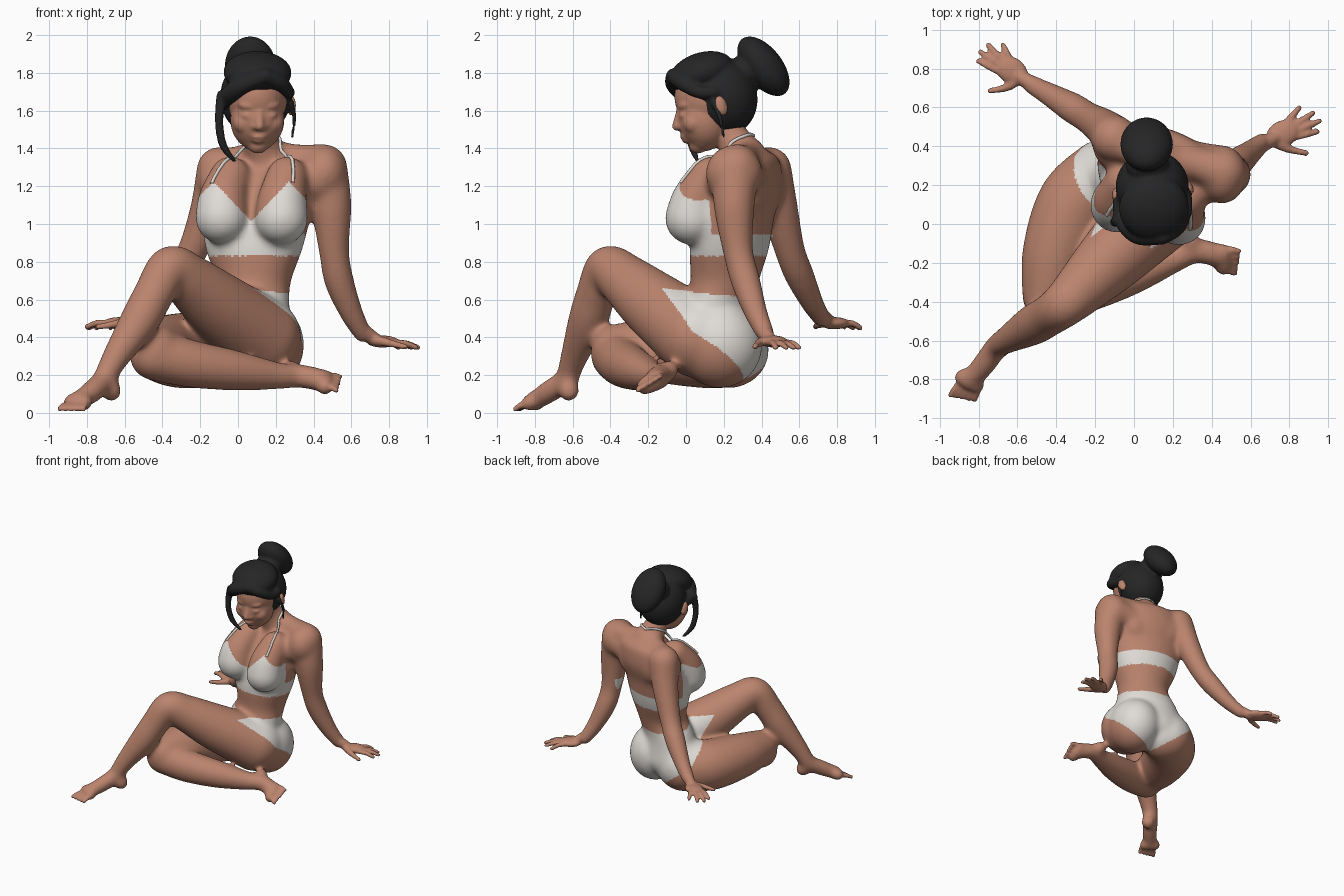
import bpy, bmesh, math
from mathutils import Matrix, Vector


def material(name, rgb):
    m = bpy.data.materials.new(name)
    m.diffuse_color = (*rgb, 1)
    return m


SKIN = material("skin", (0.50, 0.232, 0.155))
CLOTH = material("white cloth", (0.74, 0.71, 0.67))
HAIR = material("black hair", (0.019, 0.019, 0.020))


def unit_ball(level):
    bm = bmesh.new()
    bmesh.ops.create_icosphere(bm, subdivisions=level, radius=1)
    data = [v.co.copy() for v in bm.verts], [[v.index for v in f.verts] for f in bm.faces]
    bm.free()
    return data


FINE, COARSE = unit_ball(4), unit_ball(3)


class Clay:
    """Collects overlapping ellipsoids, then fuses them into one smooth skin."""

    def __init__(self):
        self.v, self.f, self.base = [], [], Matrix()

    def add(self, verts, faces):
        n = len(self.v)
        self.v += verts
        self.f += [[i + n for i in f] for f in faces]

    def blob(self, pos, r, yaw=0.0, pitch=0.0):
        r = (r, r, r) if isinstance(r, (int, float)) else r
        m = (self.base @ Matrix.Translation(pos) @ Matrix.Rotation(math.radians(yaw), 4, 'Z')
             @ Matrix.Rotation(math.radians(pitch), 4, 'X') @ Matrix.Diagonal((*r, 1)))
        verts, faces = FINE if max(r) > 0.06 else COARSE
        self.add([m @ c for c in verts], faces)

    def chain(self, pts, steps=8):
        """Points are (x,y,z,r) or (x,y,z,rx,ry,rz,yaw)."""
        for p in spline(pts, steps):
            if len(p) == 4:
                self.blob(p[:3], p[3])
            else:
                self.blob(p[:3], p[3:6], p[6])

    def fan(self, a0, a1, b0, b1, r, n, bend=0.01):
        """n digits from knuckle line a0-a1 to tip line b0-b1."""
        for i in range(n):
            t = i / (n - 1)
            a, b = Vector(a0).lerp(Vector(a1), t), Vector(b0).lerp(Vector(b1), t)
            mid = (a + b) / 2 + Vector((0, 0, bend))
            self.chain([(*a, r), (*mid, r), (*b, r * 0.85)], 5)

    def build(self, name, voxel, smooth, mats):
        me = bpy.data.meshes.new(name + "_clay")
        me.from_pydata(self.v, [], self.f)
        tmp = bpy.data.objects.new(name + "_clay", me)
        bpy.context.collection.objects.link(tmp)
        mod = tmp.modifiers.new("fuse", 'REMESH')
        mod.mode, mod.voxel_size = 'VOXEL', voxel
        mod = tmp.modifiers.new("relax", 'SMOOTH')
        mod.factor, mod.iterations = 0.5, smooth
        return bake(tmp, name, mats)


def bake(tmp, name, mats):
    dg = bpy.context.evaluated_depsgraph_get()
    me = bpy.data.meshes.new_from_object(tmp.evaluated_get(dg))
    bpy.data.objects.remove(tmp)
    me.materials.clear()
    for m in mats:
        me.materials.append(m)
    for p in me.polygons:
        p.use_smooth, p.material_index = True, 0
    ob = bpy.data.objects.new(name, me)
    bpy.context.collection.objects.link(ob)
    return ob


def spline(pts, steps):
    out, n = [], len(pts)
    for i in range(n - 1):
        a, b, c, d = pts[max(i - 1, 0)], pts[i], pts[i + 1], pts[min(i + 2, n - 1)]
        for k in range(steps):
            t = k / steps
            out.append(tuple(0.5 * (2 * q + (r - p) * t + (2 * p - 5 * q + 4 * r - s) * t * t
                                    + (3 * q - p - 3 * r + s) * t ** 3)
                             for p, q, r, s in zip(a, b, c, d)))
    return out + [tuple(pts[-1])]


# core: trunk and limbs, strongly relaxed so the parts blend
core = Clay()
core.chain([(0.0, 0.20, 0.37, 0.28, 0.20, 0.16, -28), (0.03, 0.19, 0.55, 0.255, 0.18, 0.1, -26),
            (0.08, 0.205, 0.70, 0.205, 0.178, 0.1, -22), (0.085, 0.23, 0.88, 0.265, 0.205, 0.1, -18),
            (0.10, 0.265, 1.06, 0.30, 0.195, 0.1, -18), (0.13, 0.32, 1.20, 0.305, 0.175, 0.1, -18),
            (0.16, 0.355, 1.31, 0.27, 0.13, 0.09, -18)])
for pts in ([(-0.04, 0.21, 1.25, 0.11), (-0.08, 0.125, 1.13, 0.13), (-0.085, 0.095, 1.035, 0.142)],
            [(0.26, 0.13, 1.25, 0.11), (0.235, 0.055, 1.13, 0.13), (0.23, 0.03, 1.03, 0.142)]):
    core.chain(pts, 5)
core.blob((0.15, 0.18, 0.36), (0.20, 0.225, 0.23))
core.blob((-0.12, 0.235, 0.35), (0.21, 0.19, 0.22))
core.blob((0.02, 0.455, 1.20), (0.09, 0.06, 0.13), -18)
core.blob((0.29, 0.375, 1.20), (0.09, 0.06, 0.13), -18)
# chest and back fill towards the arms
core.chain([(0.29, 0.21, 1.22, 0.11), (0.42, 0.225, 1.23, 0.115)], 4)
core.chain([(0.30, 0.33, 1.24, 0.10), (0.42, 0.30, 1.26, 0.11)], 4)
core.chain([(0.0, 0.32, 1.22, 0.11), (-0.10, 0.39, 1.22, 0.11)], 4)
# neck and shoulder slopes
core.chain([(0.10, 0.19, 1.54, 0.092), (0.12, 0.26, 1.43, 0.094), (0.15, 0.31, 1.35, 0.12)])
core.chain([(0.14, 0.32, 1.37, 0.085), (0.30, 0.31, 1.34, 0.085), (0.45, 0.27, 1.315, 0.11)])
core.chain([(0.14, 0.32, 1.37, 0.085), (0.0, 0.38, 1.335, 0.08), (-0.10, 0.43, 1.30, 0.10)])
# arms
core.blob((0.455, 0.255, 1.27), (0.125, 0.152, 0.15))
core.chain([(0.455, 0.265, 1.30, 0.125), (0.492, 0.255, 1.10, 0.11), (0.508, 0.275, 0.86, 0.082),
            (0.535, 0.315, 0.70, 0.08), (0.60, 0.37, 0.53, 0.064), (0.66, 0.42, 0.42, 0.052)])
core.chain([(-0.10, 0.44, 1.29, 0.12), (-0.155, 0.495, 1.08, 0.10), (-0.24, 0.55, 0.86, 0.082),
            (-0.32, 0.60, 0.73, 0.08), (-0.44, 0.67, 0.58, 0.062), (-0.53, 0.72, 0.50, 0.052)])
# raised leg
core.chain([(0.12, 0.06, 0.40, 0.215), (-0.10, -0.16, 0.565, 0.18), (-0.26, -0.32, 0.70, 0.142),
            (-0.36, -0.415, 0.765, 0.118), (-0.445, -0.475, 0.63, 0.108), (-0.52, -0.52, 0.49, 0.105),
            (-0.65, -0.595, 0.29, 0.073), (-0.71, -0.635, 0.18, 0.062), (-0.77, -0.72, 0.115, 0.062),
            (-0.85, -0.81, 0.06, 0.052)])
core.chain([(-0.71, -0.635, 0.18, 0.06), (-0.67, -0.62, 0.115, 0.058)], 5)
core.chain([(-0.88, -0.79, 0.058, 0.05), (-0.81, -0.835, 0.052, 0.045)], 4)
# folded leg
core.chain([(-0.15, 0.24, 0.335, 0.20), (-0.30, 0.10, 0.33, 0.20), (-0.40, -0.15, 0.335, 0.175),
            (-0.44, -0.37, 0.335, 0.135)])
core.chain([(-0.44, -0.37, 0.305, 0.135), (-0.25, -0.33, 0.26, 0.127), (-0.02, -0.26, 0.225, 0.108),
            (0.20, -0.18, 0.197, 0.075), (0.31, -0.14, 0.195, 0.063), (0.39, -0.15, 0.185, 0.064),
            (0.46, -0.18, 0.16, 0.055)])
core.chain([(0.30, -0.14, 0.20, 0.06), (0.285, -0.09, 0.225, 0.055)], 4)
core.chain([(0.46, -0.145, 0.185, 0.05), (0.46, -0.22, 0.14, 0.05)], 4)
trunk = core.build("trunk", 0.012, 36, [SKIN])

# body: trunk plus finely detailed hands, toes and face
body = Clay()
body.add([v.co.copy() for v in trunk.data.vertices], [list(p.vertices) for p in trunk.data.polygons])
bpy.data.objects.remove(trunk)
# hands
body.chain([(0.64, 0.40, 0.45, 0.044), (0.72, 0.44, 0.39, 0.038)], 5)
body.blob((0.765, 0.465, 0.378), (0.09, 0.068, 0.032), 25)
body.fan((0.79, 0.53, 0.372), (0.81, 0.50, 0.37), (0.85, 0.597, 0.345), (0.92, 0.57, 0.345), 0.018, 2)
body.fan((0.82, 0.475, 0.372), (0.825, 0.445, 0.37), (0.955, 0.53, 0.345), (0.945, 0.475, 0.345), 0.018, 2)
body.chain([(0.73, 0.42, 0.385, 0.03), (0.80, 0.385, 0.37, 0.022), (0.885, 0.365, 0.35, 0.016)], 6)
body.chain([(-0.51, 0.71, 0.52, 0.044), (-0.59, 0.76, 0.48, 0.038)], 5)
body.blob((-0.63, 0.79, 0.475), (0.09, 0.068, 0.032), 147)
body.fan((-0.64, 0.85, 0.475), (-0.67, 0.835, 0.475), (-0.675, 0.922, 0.45), (-0.75, 0.92, 0.45), 0.018, 2)
body.fan((-0.69, 0.815, 0.475), (-0.70, 0.785, 0.475), (-0.79, 0.885, 0.45), (-0.80, 0.838, 0.455), 0.018, 2)
body.chain([(-0.59, 0.75, 0.48, 0.03), (-0.65, 0.705, 0.47, 0.022), (-0.74, 0.685, 0.455, 0.016)], 6)
# toes
body.fan((-0.885, -0.80, 0.045), (-0.80, -0.84, 0.04), (-0.945, -0.88, 0.021), (-0.82, -0.905, 0.02), 0.0175, 5)
body.fan((0.47, -0.125, 0.185), (0.46, -0.23, 0.13), (0.54, -0.14, 0.19), (0.52, -0.255, 0.12), 0.0175, 5)
# head, tilted down
HEAD = (Matrix.Translation((0.10, 0.12, 1.62)) @ Matrix.Rotation(math.radians(5), 4, 'Z')
        @ Matrix.Rotation(math.radians(18), 4, 'X'))
body.base = HEAD
body.blob((0, 0.03, 0.05), (0.162, 0.195, 0.19))
body.blob((0, -0.05, -0.055), (0.143, 0.135, 0.165))
body.blob((0, -0.07, -0.12), (0.108, 0.095, 0.10))
body.blob((0, -0.115, -0.175), (0.055, 0.05, 0.045))
body.chain([(0, -0.148, 0.03, 0.022), (0, -0.192, -0.045, 0.026)], 6)
body.blob((0, -0.165, -0.106), (0.048, 0.03, 0.015))
body.blob((0, -0.160, -0.132), (0.040, 0.03, 0.017))
for s in (-1, 1):
    body.blob((s * 0.025, -0.176, -0.052), 0.02)
    body.blob((s * 0.06, -0.124, 0.05), (0.055, 0.034, 0.025), s * 20)
    body.blob((s * 0.063, -0.143, 0.0), (0.036, 0.026, 0.02), s * 20)
    body.blob((s * 0.075, -0.107, -0.055), 0.06)
    body.blob((s * 0.188, 0.05, -0.01), (0.022, 0.035, 0.058), s * 20)
woman = body.build("body", 0.01, 4, [SKIN, CLOTH])

# bikini: coloured on the body by rules in chest and hip directions
cu, cw = Vector((0.95, -0.31)), Vector((-0.31, -0.95))
pu, pw = Vector((0.89, -0.45)), Vector((-0.45, -0.89))
for p in woman.data.polygons:
    c, z = p.center, p.center.z
    flat = Vector((c.x, c.y))
    d = flat - Vector((0.12, 0.24))
    u, w = d.dot(cu), d.dot(cw)
    chest = -0.2 < c.y < 0.46 and (w > 0.03 or -0.33 < u < 0.28) and not (u < -0.24 and w < -0.15)
    band = 0.83 < z < 0.945
    cups = w > 0.03 and 0.9 < z < 1.225 - 1.05 * abs(abs(c.x - 0.07) - 0.2)
    d = flat - Vector((0.0, 0.20))
    hu, hw = d.dot(pu), d.dot(pw)
    brief = (-0.42 < hu < 0.37 and z < 0.635 + 0.1 * hw
             and z > 0.17 + 0.72 * abs(hu) + (1.3 if hw > 0 else 0.45) * hw)
    if (chest and (band or cups)) or brief:
        p.material_index = 1

# halter straps following the skin
bpy.context.view_layer.update()
STRAPS = {"left_strap": [(0.275, 0.0, 1.20), (0.275, 0.10, 1.30), (0.25, 0.20, 1.42), (0.21, 0.31, 1.47), (0.13, 0.37, 1.48)],
          "right_strap": [(-0.13, 0.06, 1.20), (-0.07, 0.15, 1.30), (0.0, 0.21, 1.40), (0.04, 0.31, 1.47), (0.13, 0.37, 1.48)]}
for name, pts in STRAPS.items():
    cd = bpy.data.curves.new(name + "_path", 'CURVE')
    cd.dimensions, cd.bevel_depth, cd.bevel_resolution = '3D', 0.009, 2
    path = spline(pts, 6)
    sp = cd.splines.new('POLY')
    sp.points.add(len(path) - 1)
    for q, co in zip(sp.points, path):
        hit, loc, nor, _ = woman.closest_point_on_mesh(co)
        q.co = (*(loc + nor * 0.004 if hit else Vector(co)), 1)
    tmp = bpy.data.objects.new(name + "_path", cd)
    bpy.context.collection.objects.link(tmp)
    bake(tmp, name, [CLOTH])

# hair: cap, swept fringe, bun and loose strands
hair = Clay()
hair.base = HEAD
hair.blob((0, 0.085, 0.03), (0.188, 0.185, 0.21))
hair.blob((0, 0.02, 0.185), (0.18, 0.175, 0.105))
hair.chain([(0.03, -0.13, 0.215, 0.04), (-0.09, -0.125, 0.165, 0.05), (-0.16, -0.07, 0.085, 0.047), (-0.175, 0.02, 0.03, 0.035)], 7)
hair.chain([(0.03, -0.13, 0.215, 0.04), (0.11, -0.10, 0.165, 0.042), (0.16, -0.035, 0.095, 0.035), (0.17, 0.04, 0.07, 0.03)], 7)
hair.base = Matrix()
hair.chain([(-0.085, 0.02, 1.68, 0.03), (-0.10, 0.01, 1.55, 0.024), (-0.08, 0.03, 1.42, 0.022), (-0.02, 0.06, 1.335, 0.012)])
hair.chain([(0.28, 0.15, 1.64, 0.018), (0.298, 0.18, 1.56, 0.013), (0.285, 0.20, 1.46, 0.010)], 10)
hair.blob((0.07, 0.30, 1.80), (0.11, 0.09, 0.09))
hair.blob((0.065, 0.41, 1.835), (0.135, 0.10, 0.185), 0, 38)
hair.build("hair", 0.0105, 3, [HAIR])
